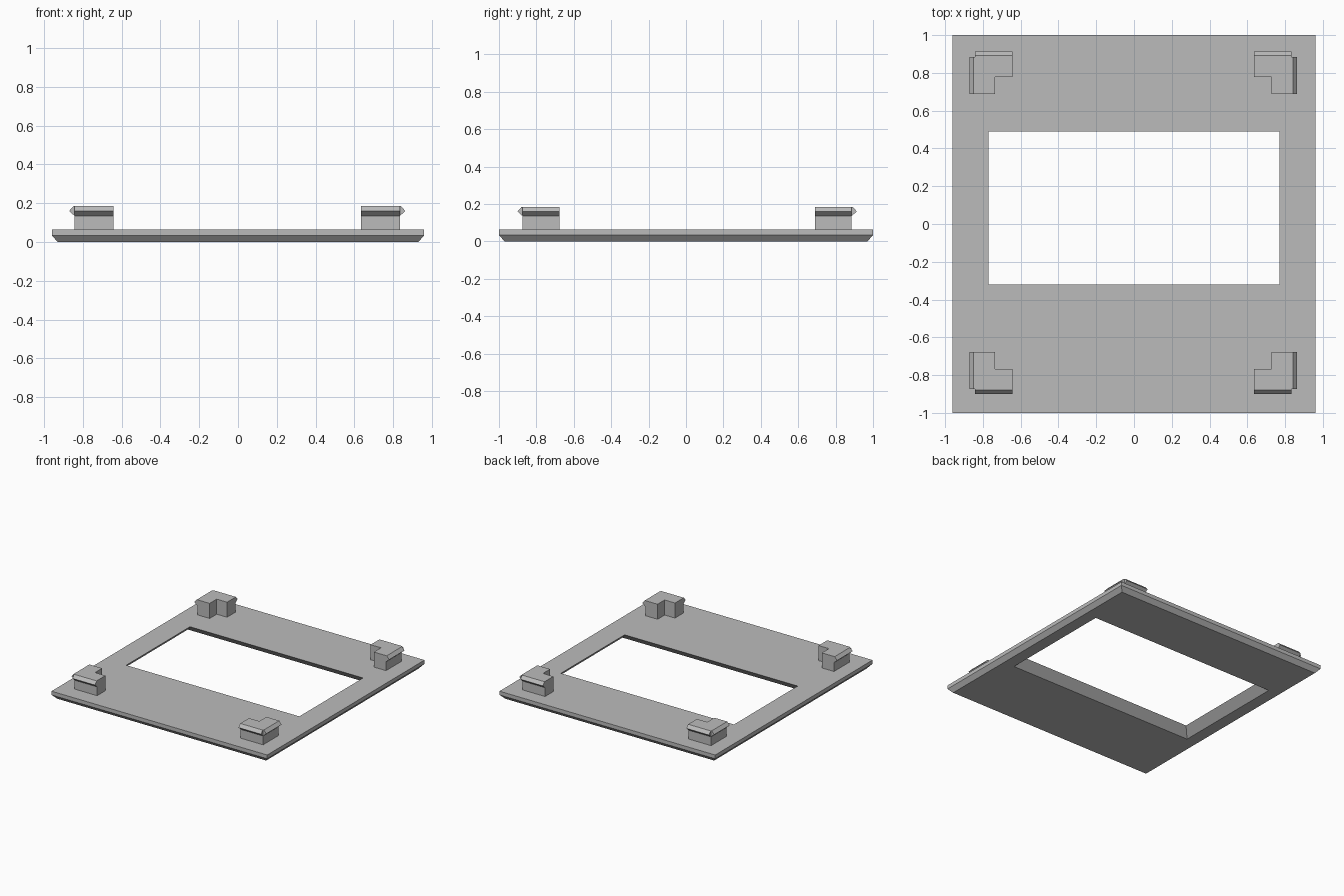
import bpy
import bmesh
from mathutils import Vector

default = bpy.data.objects.get("Cube")
if default:
    bpy.data.objects.remove(default, do_unlink=True)

grey = bpy.data.materials.new("plain_grey")
grey.use_nodes = True
GREY = (0.5, 0.5, 0.5, 1)
grey.diffuse_color = GREY
grey.node_tree.nodes["Principled BSDF"].inputs["Base Color"].default_value = GREY

THICK = 0.064      # plate thickness
TOP = 0.185        # top of the clips
CENTRE = Vector((-0.004, 0.006, 0))   # centre of the clip pattern


def finish(bm, name):
    bmesh.ops.recalc_face_normals(bm, faces=bm.faces)
    mesh = bpy.data.meshes.new(name)
    bm.to_mesh(mesh)
    bm.free()
    mesh.materials.append(grey)
    obj = bpy.data.objects.new(name, mesh)
    bpy.context.collection.objects.link(obj)
    return obj


def prism(bm, points, sweep):
    """Closed prism: a flat outline swept along a vector."""
    face = bm.faces.new([bm.verts.new(p) for p in points])
    result = bmesh.ops.extrude_face_region(bm, geom=[face], use_keep_orig=True)
    moved = [g for g in result["geom"] if isinstance(g, bmesh.types.BMVert)]
    bmesh.ops.translate(bm, verts=moved, vec=sweep)


# Frame plate: rectangular rings joined into a loop, with a chamfered
# outer rim and a window that flares towards the underside
def ring(bm, x, front, back, z):
    return [bm.verts.new(p) for p in
            ((-x, front, z), (x, front, z), (x, back, z), (-x, back, z))]


bm = bmesh.new()
rings = [ring(bm, *r) for r in (
    (0.93, -0.97, 0.97, 0),
    (0.96, -1, 1, 0.034),
    (0.96, -1, 1, THICK),
    (0.77, -0.32, 0.49, THICK),
    (0.834, -0.384, 0.554, 0))]
for i, a in enumerate(rings):
    b = rings[(i + 1) % len(rings)]
    for j in range(4):
        k = (j + 1) % 4
        bm.faces.new((a[j], a[k], b[k], b[j]))
finish(bm, "frame_plate")

# Corner clips: L-shaped post with a pointed snap ridge on both outer sides
X_OUT, X_NOTCH, X_IN = 0.839, 0.731, 0.639
Y_OUT, Y_NOTCH, Y_IN = 0.879, 0.773, 0.683
RIDGE = ((0, TOP), (0.006, TOP), (0.028, 0.16), (0, 0.135))   # outward, height


def corner_clip(name, sx, sy):
    bm = bmesh.new()
    outline = ((X_OUT, Y_OUT), (X_IN, Y_OUT), (X_IN, Y_NOTCH),
               (X_NOTCH, Y_NOTCH), (X_NOTCH, Y_IN), (X_OUT, Y_IN))
    prism(bm, [(x, y, THICK) for x, y in outline], (0, 0, TOP - THICK))
    prism(bm, [(X_OUT + d, Y_IN, z) for d, z in RIDGE], (0, Y_OUT - Y_IN, 0))
    prism(bm, [(X_IN, Y_OUT + d, z) for d, z in RIDGE], (X_OUT - X_IN, 0, 0))
    for v in bm.verts:
        v.co = Vector((v.co.x * sx, v.co.y * sy, v.co.z)) + CENTRE
    finish(bm, name)


for side, sx in (("left", 1), ("right", -1)):
    for end, sy in (("front", -1), ("back", 1)):
        corner_clip(f"{end}_{side}_clip", sx, sy)
